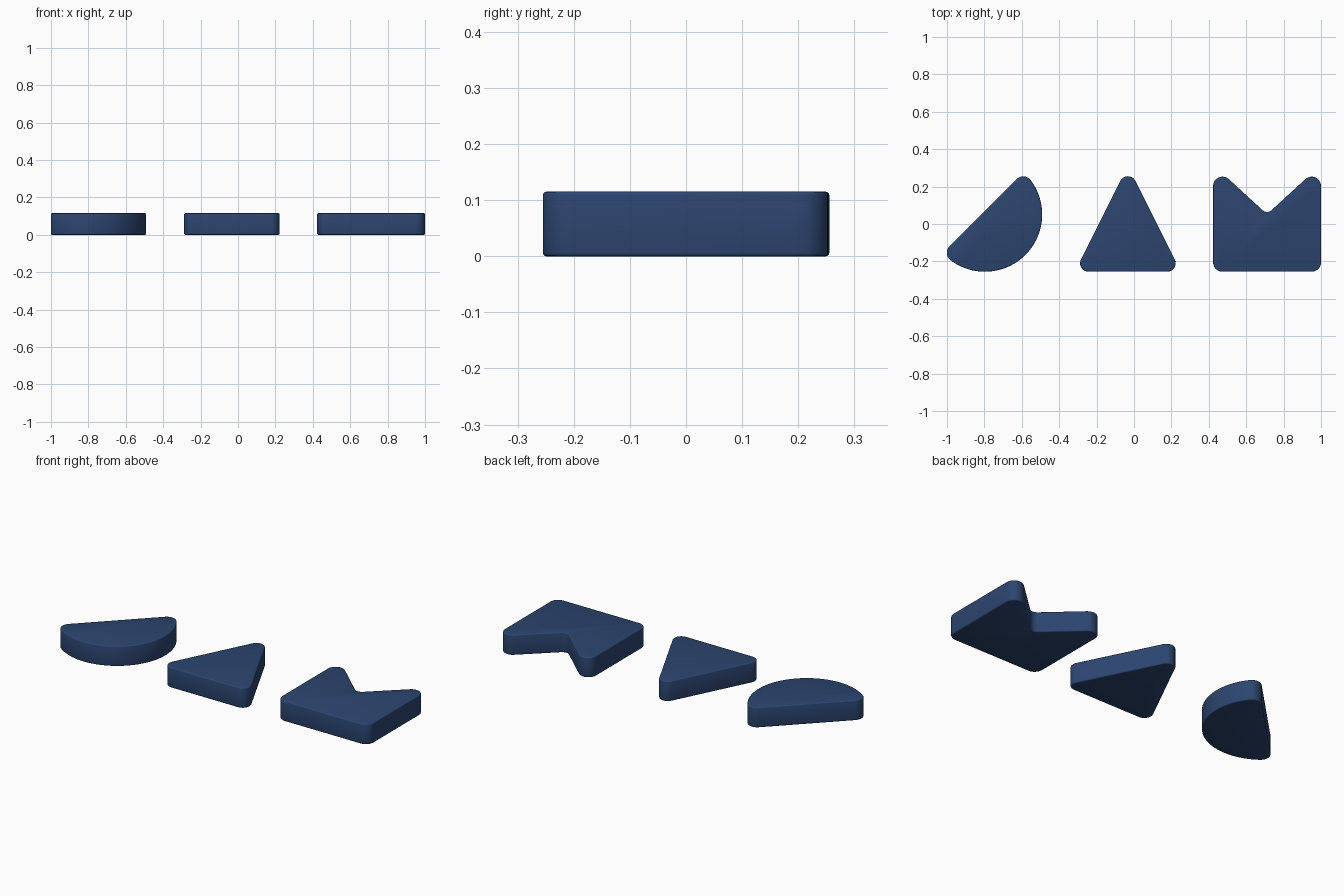
import bpy, bmesh, math
from mathutils import Vector

if "Cube" in bpy.data.objects:
    bpy.data.objects.remove(bpy.data.objects["Cube"])

HEIGHT = 0.115
blue = bpy.data.materials.new("dark_blue")
blue.diffuse_color = (0.025, 0.06, 0.16, 1)
blue.use_nodes = True
blue.node_tree.nodes["Principled BSDF"].inputs["Base Color"].default_value = blue.diffuse_color


def arc(c, r, a0, a1, n):
    return [c + Vector((math.cos(a), math.sin(a))) * r
            for a in (a0 + (a1 - a0) * i / n for i in range(n + 1))]


def rounded(corners, n=12):
    """Outline from (x, y, radius) corners, each replaced by a tangent arc."""
    out = []
    for i, (x, y, r) in enumerate(corners):
        p = Vector((x, y))
        a = (Vector(corners[i - 1][:2]) - p).normalized()
        b = (Vector(corners[(i + 1) % len(corners)][:2]) - p).normalized()
        half = a.angle(b) / 2
        c = p + (a + b).normalized() * (r / math.sin(half))
        start = p + a * (r / math.tan(half)) - c
        end = p + b * (r / math.tan(half)) - c
        a0 = math.atan2(start.y, start.x)
        turn = math.atan2(start.x * end.y - start.y * end.x, start.dot(end))
        out += arc(c, r, a0, a0 + turn, n)
    return out


def half_disc(c, R, r, inset, tilt):
    """Half disc below a tilted flat side, with rounded tips."""
    v = r - inset
    u = math.sqrt((R - r) ** 2 - v ** 2)
    t = math.atan2(v, u)
    pts = arc(Vector((-u, -v)), r, math.pi / 2, math.pi + t, 12)
    pts += arc(Vector((0, 0)), R, math.pi + t, 2 * math.pi - t, 64)[1:-1]
    pts += arc(Vector((u, -v)), r, -t, math.pi / 2, 12)
    co, si = math.cos(tilt), math.sin(tilt)
    return [Vector((c[0] + p.x * co - p.y * si, c[1] + p.x * si + p.y * co)) for p in pts]


def slab(name, outline):
    bm = bmesh.new()
    face = bm.faces.new([bm.verts.new((p.x, p.y, 0)) for p in outline])
    ext = bmesh.ops.extrude_face_region(bm, geom=[face])
    bmesh.ops.translate(bm, vec=(0, 0, HEIGHT),
                        verts=[g for g in ext["geom"] if isinstance(g, bmesh.types.BMVert)])
    bmesh.ops.recalc_face_normals(bm, faces=bm.faces)
    # Softened top and bottom rims
    rims = [e for e in bm.edges if abs(e.verts[0].co.z - e.verts[1].co.z) < 1e-6]
    bmesh.ops.bevel(bm, geom=rims, offset=0.006, segments=3, profile=0.5, affect='EDGES')
    mesh = bpy.data.meshes.new(name)
    bm.to_mesh(mesh)
    bm.free()
    mesh.materials.append(blue)
    ob = bpy.data.objects.new(name, mesh)
    bpy.context.collection.objects.link(ob)
    bpy.ops.object.select_all(action='DESELECT')
    ob.select_set(True)
    bpy.context.view_layer.objects.active = ob
    bpy.ops.object.shade_smooth_by_angle(angle=math.radians(35))


# Half disc on the left, flat side facing back left
slab("half_disc_block", half_disc((-0.797, 0.051), 0.306, 0.05, 0.014, math.pi / 4))

# Triangle in the middle
slab("triangle_block", rounded([
    (-0.316, -0.255, 0.045), (0.25, -0.255, 0.045), (-0.033, 0.311, 0.045)]))

# Square with a notch in the back edge
slab("notched_block", rounded([
    (0.423, -0.255, 0.05), (1.0, -0.255, 0.05), (1.0, 0.317, 0.05),
    (0.7115, 0.052, 0.035), (0.423, 0.317, 0.05)]))
